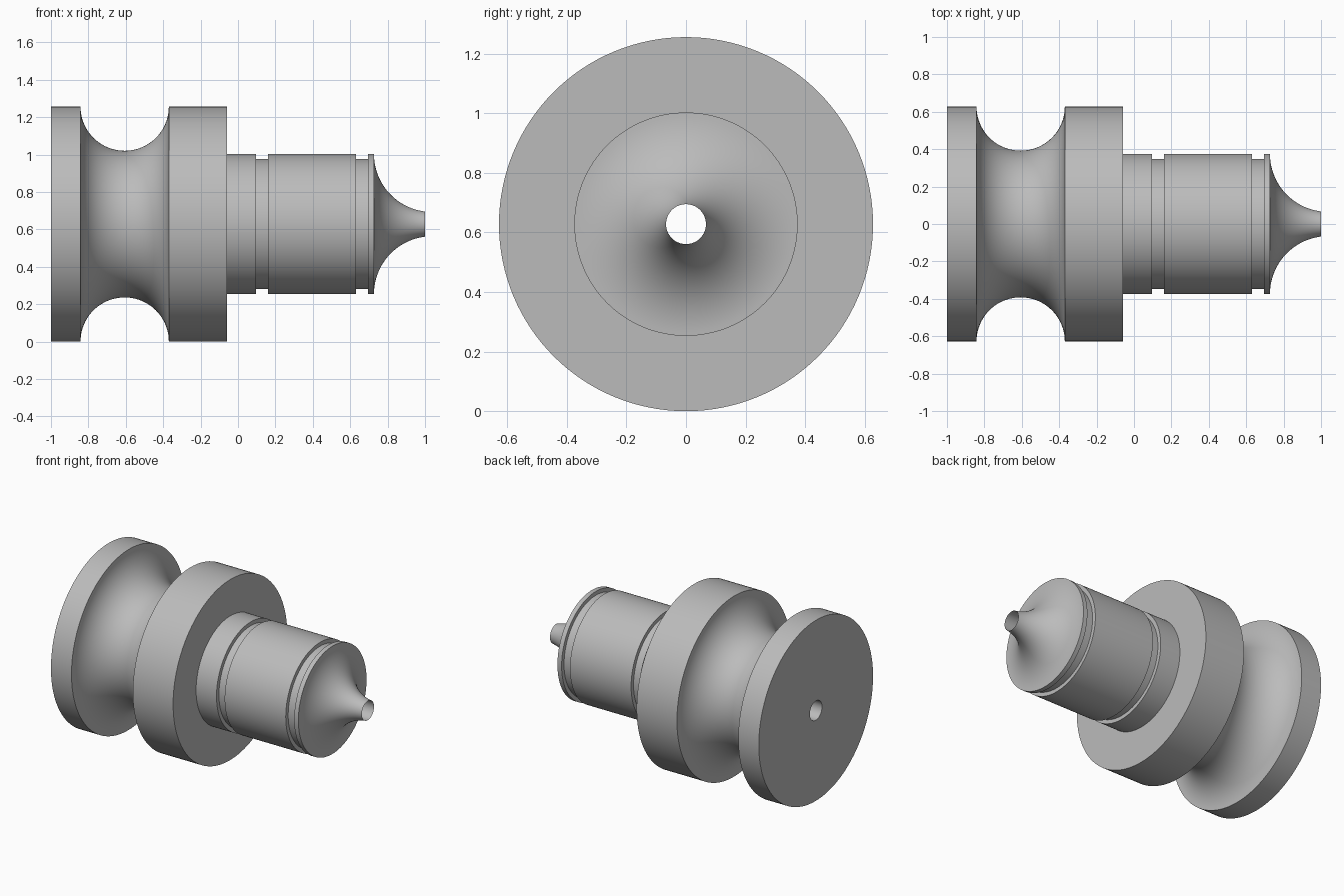
import bpy
import bmesh
from math import cos, sin, pi, radians, asin
from mathutils import Vector

cube = bpy.data.objects.get("Cube")
if cube:
    bpy.data.objects.remove(cube, do_unlink=True)

STEPS = 128        # segments around the axis
FLANGE = 0.628     # outer radius, also the axis height
SHAFT = 0.375
GROOVE = 0.348
BORE = 0.067

grey = bpy.data.materials.new("grey")
grey.use_nodes = True
colour = (0.5, 0.5, 0.5, 1)
grey.diffuse_color = colour
grey.node_tree.nodes["Principled BSDF"].inputs["Base Color"].default_value = colour


def arc(cx, cr, radius, start, end, count):
    """Points (x, radius) along a circular arc."""
    angles = [start + (end - start) * i / count for i in range(count + 1)]
    return [(cx + radius * cos(a), cr + radius * sin(a)) for a in angles]


def lathe(name, profile):
    """Turn a closed (x, radius) profile around the horizontal x axis."""
    bm = bmesh.new()
    verts = [bm.verts.new((x, 0, r)) for x, r in profile]
    edges = [bm.edges.new((verts[i - 1], v)) for i, v in enumerate(verts)]
    bmesh.ops.spin(bm, geom=verts + edges, cent=(0, 0, 0), axis=(1, 0, 0),
                   angle=2 * pi, steps=STEPS, use_merge=True)
    bmesh.ops.remove_doubles(bm, verts=bm.verts, dist=0.00001)
    bmesh.ops.recalc_face_normals(bm, faces=bm.faces)
    bmesh.ops.translate(bm, verts=bm.verts, vec=Vector((0, 0, FLANGE)))
    mesh = bpy.data.meshes.new(name)
    bm.to_mesh(mesh)
    bm.free()
    mesh.materials.append(grey)
    obj = bpy.data.objects.new(name, mesh)
    bpy.context.collection.objects.link(obj)
    bpy.ops.object.select_all(action="DESELECT")
    obj.select_set(True)
    bpy.context.view_layer.objects.active = obj
    bpy.ops.object.shade_smooth_by_angle(angle=radians(30))
    return obj


# Flanged end with a half-round groove
profile = [(-1, BORE), (-1, FLANGE)]
profile += arc(-0.606, FLANGE, 0.236, pi, 2 * pi, 40)
profile += [(-0.06, FLANGE), (-0.06, SHAFT)]

# Shaft with two shallow ring grooves
for x0, x1 in ((0.097, 0.16), (0.63, 0.695)):
    profile += [(x0, SHAFT), (x0, GROOVE), (x1, GROOVE), (x1, SHAFT)]

# Concave nozzle ending in a thin rim at the bore
flare = 0.31
sweep = asin((SHAFT - BORE) / flare)
profile += arc(0.727 + flare, SHAFT, flare, pi, pi + sweep, 28)
profile[-1] = (1, BORE)

lathe("turned_spool", profile)
